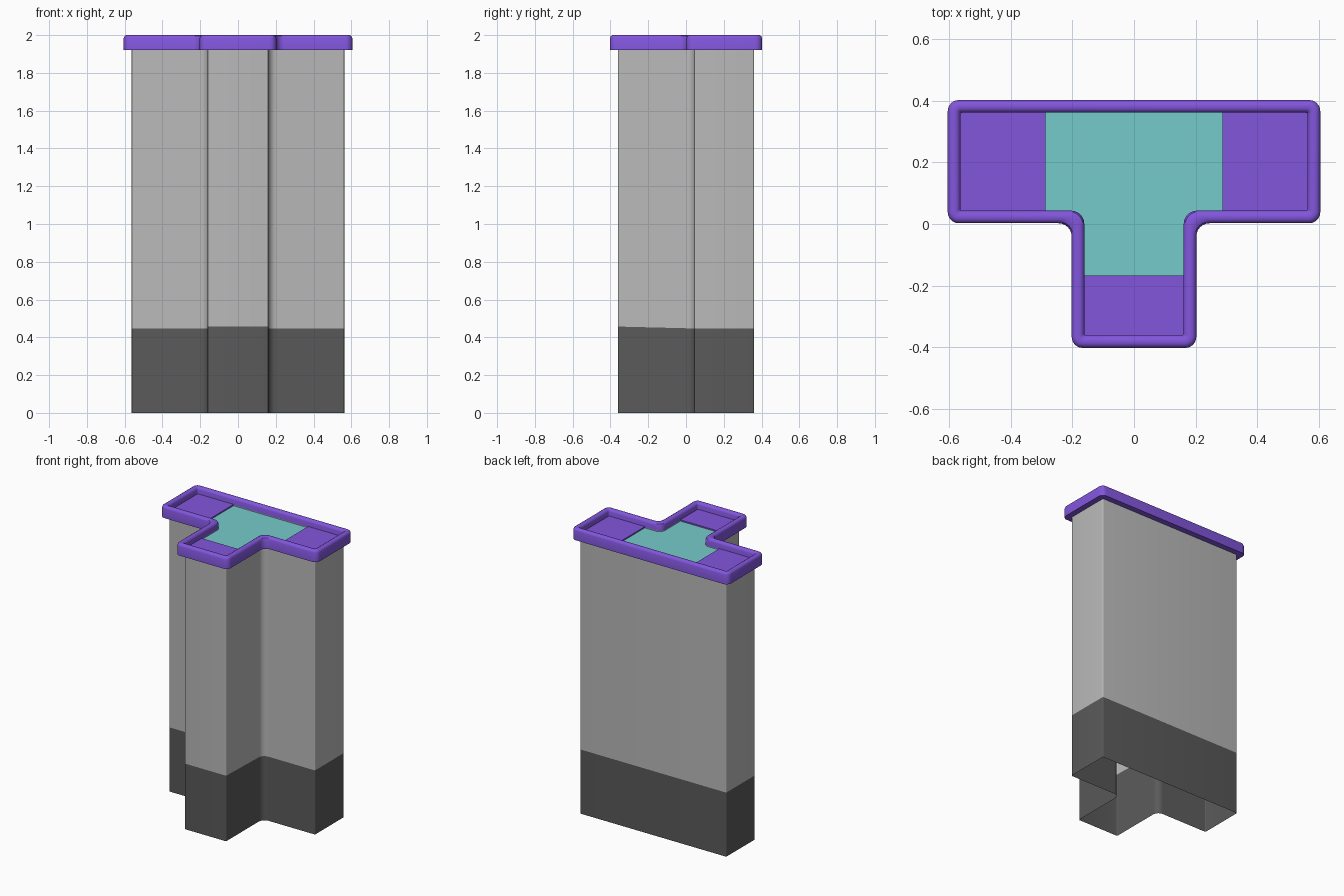
import bpy, math
from mathutils import Vector

if "Cube" in bpy.data.objects:
    bpy.data.objects.remove(bpy.data.objects["Cube"])


def material(name, rgb):
    m = bpy.data.materials.new(name)
    m.diffuse_color = (*rgb, 1)
    m.use_nodes = True
    m.node_tree.nodes["Principled BSDF"].inputs["Base Color"].default_value = m.diffuse_color
    return m


purple = material("purple", (0.223, 0.093, 0.72))
teal = material("teal", (0.18, 0.60, 0.60))
grey = material("light grey", (0.49, 0.49, 0.49))
dark = material("dark grey", (0.102, 0.102, 0.102))


def outline(inset):
    """T-shaped outline, counter-clockwise, with filleted corners."""
    i = inset
    a, s, b = 0.605 - i, 0.2025 - i, 0.4025 - i
    n = 0.0025 + i
    pts = [(-s, -b), (s, -b), (s, n), (a, n), (a, b), (-a, b), (-a, n), (-s, n)]
    pts = [Vector(p) for p in pts]
    out = []
    for k, p in enumerate(pts):
        u = (pts[k - 1] - p).normalized()
        v = (pts[(k + 1) % 8] - p).normalized()
        r = 0.043 if k in (2, 7) else max(0.036 - 0.8 * i, 0.006)
        c = p + r * (u + v)
        for j in range(7):
            t = j / 6 * math.pi / 2
            out.append(c - r * (v * math.cos(t) + u * math.sin(t)))
    return out


def add(name, verts, faces, mats, smooth=True):
    me = bpy.data.meshes.new(name)
    me.from_pydata(verts, [], faces)
    for m in mats:
        me.materials.append(m)
    ob = bpy.data.objects.new(name, me)
    bpy.context.collection.objects.link(ob)
    if smooth:
        bpy.ops.object.select_all(action='DESELECT')
        ob.select_set(True)
        bpy.context.view_layer.objects.active = ob
        bpy.ops.object.shade_smooth_by_angle(angle=math.radians(35))
    return ob


def loft(name, rings, closed, mats):
    n = len(rings[0])
    verts = [v for r in rings for v in r]
    faces = []
    for k in range(len(rings) if closed else len(rings) - 1):
        lo, hi = k * n, (k + 1) % len(rings) * n
        for j in range(n):
            q = (j + 1) % n
            faces.append((lo + j, lo + q, hi + q, hi + j))
    return add(name, verts, faces, mats)


# Rounded rim around the top
profile = [(0, 1.92), (0, 1.984), (0.004, 1.994), (0.013, 2.0), (0.028, 2.0),
           (0.037, 1.994), (0.041, 1.984), (0.041, 1.92)]
loft("top_rim", [[(p.x, p.y, z) for p in outline(i)] for i, z in profile],
     True, [purple])

# Hollow column, open below, with a dark band that rises slightly at the stem
wall = outline(0.042)
band = [(p.x, p.y, 0.447 + 0.025 * max(0, 0.04 - p.y)) for p in wall]
column = loft("column_wall", [[(p.x, p.y, 0) for p in wall], band,
                              [(p.x, p.y, 1.95) for p in wall]], False, [dark, grey])
for f in column.data.polygons:
    f.material_index = int(f.center.z > 0.6)

# Teal floor inside the rim
floor = [(p.x, p.y, 1.945) for p in outline(0.04)]
add("inner_floor", floor, [tuple(range(len(floor)))], [teal], False)


# Purple plates at the three ends of the floor
def plate(name, x0, x1, y0, y1):
    z0, z1 = 1.945, 1.954
    v = [(x, y, z) for z in (z0, z1)
         for x, y in ((x0, y0), (x1, y0), (x1, y1), (x0, y1))]
    f = [(4, 5, 6, 7)] + [(j, (j + 1) % 4, (j + 1) % 4 + 4, j + 4) for j in range(4)]
    add(name, v, f, [purple], False)


plate("left_plate", -0.564, -0.287, 0.042, 0.362)
plate("right_plate", 0.287, 0.564, 0.042, 0.362)
plate("front_plate", -0.162, 0.162, -0.362, -0.168)
